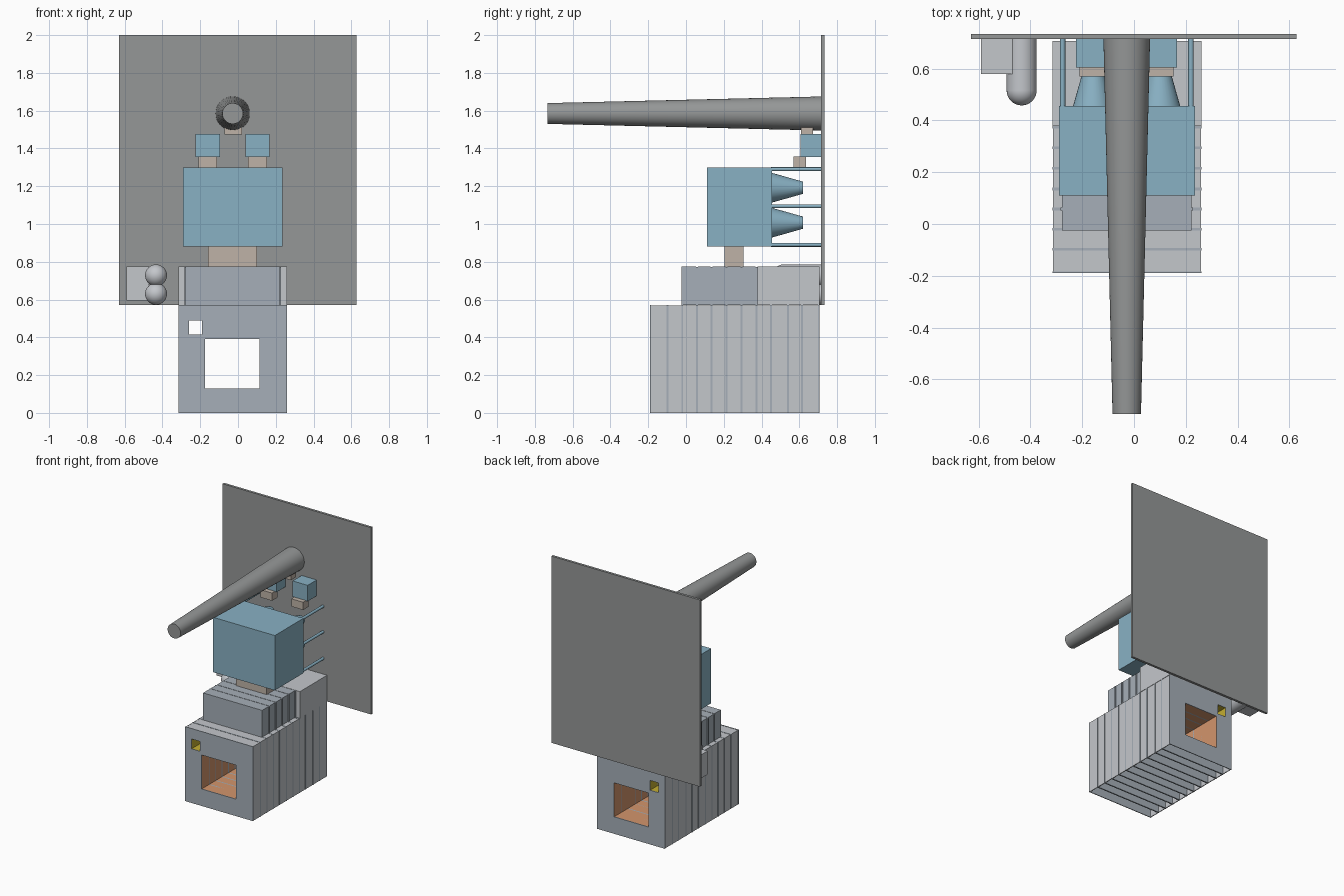
import bpy, bmesh, math
from mathutils import Matrix, Vector

if "Cube" in bpy.data.objects:
    bpy.data.objects.remove(bpy.data.objects["Cube"])


def material(name, r, g, b):
    m = bpy.data.materials.new(name)
    m.diffuse_color = (r, g, b, 1)
    m.use_nodes = True
    m.node_tree.nodes["Principled BSDF"].inputs["Base Color"].default_value = m.diffuse_color
    return m


BLUE = material("blue", 0.25, 0.44, 0.55)
BEIGE = material("beige", 0.52, 0.45, 0.39)
ORANGE = material("orange", 0.65, 0.30, 0.15)
YELLOW = material("yellow", 0.55, 0.42, 0.03)
STEEL = material("steel", 0.38, 0.43, 0.48)
PALE = material("pale", 0.55, 0.57, 0.60)
DARK = material("grey", 0.30, 0.31, 0.31)


def finish(name, bm, mat):
    me = bpy.data.meshes.new(name)
    bm.normal_update()
    bm.to_mesh(me)
    bm.free()
    ob = bpy.data.objects.new(name, me)
    bpy.context.collection.objects.link(ob)
    me.materials.append(mat)
    return ob


def box(name, x, y, z, mat, skip=()):
    """Box from ranges; skip drops the sides that face along the given axes."""
    bm = bmesh.new()
    size = Vector((x[1] - x[0], y[1] - y[0], z[1] - z[0]))
    mid = Vector((x[0] + x[1], y[0] + y[1], z[0] + z[1])) / 2
    bmesh.ops.create_cube(bm, size=1, matrix=Matrix.Translation(mid) @ Matrix.Diagonal(size.to_4d()))
    bm.normal_update()
    drop = [f for f in bm.faces if any(f.normal.dot(Vector(d)) > 0.9 for d in skip)]
    bmesh.ops.delete(bm, geom=drop, context='FACES')
    return finish(name, bm, mat)


def cone(name, x, z, y0, y1, r0, r1, sides, mat):
    """Round bar along y, radius r0 at y0 and r1 at y1."""
    bm = bmesh.new()
    m = Matrix.Translation((x, (y0 + y1) / 2, z)) @ Matrix.Rotation(-math.pi / 2, 4, 'X')
    bmesh.ops.create_cone(bm, cap_ends=True, segments=sides, radius1=r0, radius2=r1,
                          depth=y1 - y0, matrix=m)
    return finish(name, bm, mat)


def smooth(ob):
    bpy.ops.object.select_all(action='DESELECT')
    ob.select_set(True)
    bpy.context.view_layer.objects.active = ob
    bpy.ops.object.shade_smooth_by_angle()


def pierced_plate(name, y, thick, mat):
    """Cross plate of the base with openings for both tunnels."""
    xs = [-.315, -.26, -.19, -.175, .115, .26]
    zs = [0, .13, .39, .415, .49, .57]
    holes = {(3, 1), (1, 3)}
    bm = bmesh.new()
    grid = [[bm.verts.new((x, y, z)) for z in zs] for x in xs]
    for i in range(5):
        for k in range(5):
            if (i, k) not in holes:
                bm.faces.new((grid[i][k], grid[i + 1][k], grid[i + 1][k + 1], grid[i][k + 1]))
    ob = finish(name, bm, mat)
    mod = ob.modifiers.new("thickness", 'SOLIDIFY')
    mod.thickness = thick
    mod.offset = 0


# back panel
box("back_panel", (-.63, .628), (.714, .733), (.57, 2.0), DARK)

# ribbed base: open-bottomed shell divided by pierced plates
cuts = [-.098, -.02, .058, .135, .215, .294, .373, .45, .54, .614]
T = .006
for i, y in enumerate(cuts):
    pierced_plate(f"base_divider_{i}", y, .01, STEEL)
pierced_plate("base_front", -.187, T, STEEL)
pierced_plate("base_rear", .703, T, STEEL)
box("base_side_left", (-.313, -.313 + T), (-.187, .703), (0, .569), PALE)
box("base_side_right", (.258 - T, .258), (-.187, .703), (0, .569), PALE)
box("base_top", (-.313, .258), (-.187, .703), (.568 - T, .568), PALE)

# tunnels running through the base
ends = ((0, 1, 0), (0, -1, 0))
box("main_tunnel", (-.175, .115), (-.19, .706), (.13, .39), ORANGE, ends)
box("small_tunnel", (-.26, -.19), (-.19, .706), (.415, .49), YELLOW, ends)

# upper block: slices in front, plain block behind
upper = [-.025, .058, .135, .215, .294, .373]
for i, (a, b) in enumerate(zip(upper, upper[1:])):
    box(f"upper_slice_{i}", (-.278, .222), (a + .005 * (i > 0), b - .005), (.57, .775), STEEL)
    box(f"upper_divider_{i}", (-.284, .228), (b - .005, b + .005), (.57, .773), STEEL)
box("upper_rear_block", (-.315, .26), (.378, .706), (.57, .775), PALE)

# large blue unit on its neck
box("neck", (-.16, .10), (.205, .305), (.775, .88), BEIGE)
box("large_unit", (-.29, .235), (.11, .455), (.88, 1.3), BLUE)
for s, x in enumerate((-.157, .10)):
    for k, z in enumerate((1.007, 1.192)):
        smooth(cone(f"nozzle_{s}_{k}", x, z, .45, .62, .08, .032, 32, BLUE))
for s, x in enumerate((-.276, .22)):
    for k, z in enumerate((.89, 1.094, 1.29)):
        smooth(cone(f"rod_{s}_{k}", x, z, .45, .714, .0105, .0105, 16, BLUE))

# pair of small blue units and their connectors
for s, x in enumerate((-.16, .103)):
    box(f"lower_connector_{s}", (x - .05, x + .05), (.57, .635), (1.298, 1.357), BEIGE)
    box(f"small_unit_{s}", (x - .064, x + .064), (.605, .714), (1.355, 1.477), BLUE)
box("top_connector", (-.072, .02), (.61, .672), (1.475, 1.52), BEIGE)

# long tapering tube
smooth(cone("long_tube", -.028, 1.585, -.733, .714, .055, .09, 48, DARK))

# side cabinet with two round-ended cylinders
box("side_cabinet", (-.59, -.47), (.58, .714), (.595, .775), PALE)
for k, z in enumerate((.63, .728)):
    smooth(cone(f"cylinder_{k}", -.434, z, .516, .714, .058, .058, 32, PALE))
    bm = bmesh.new()
    bmesh.ops.create_uvsphere(bm, u_segments=32, v_segments=16, radius=.058,
                              matrix=Matrix.Translation((-.434, .516, z)) @ Matrix.Rotation(math.pi / 2, 4, 'X'))
    smooth(finish(f"cylinder_end_{k}", bm, PALE))
